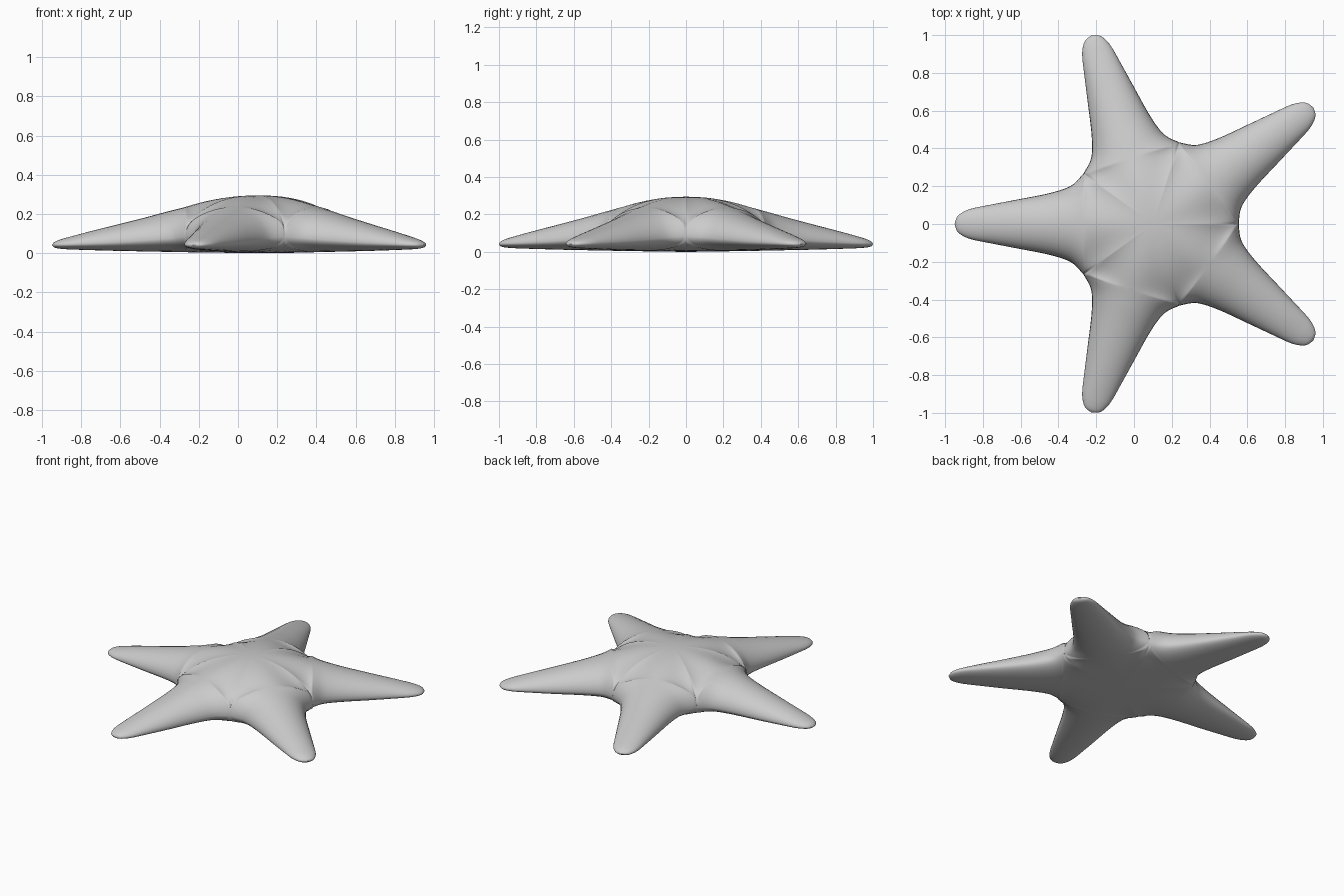
import bpy, bmesh, math

if "Cube" in bpy.data.objects:
    bpy.data.objects.remove(bpy.data.objects["Cube"])

CX, U0, N = 0.1, 0.368, 8           # star centre, arm root distance, samples across half an arm
E0, TAN36 = 0.085, math.tan(math.radians(36))

# Arm sections: distance from centre, half width, top, edge height, bottom
ARM = [(0.368, 0.267, 0.236, E0, 0.005), (0.415, 0.216, 0.224, 0.080, 0.006),
       (0.47, 0.186, 0.210, 0.074, 0.007), (0.57, 0.158, 0.183, 0.066, 0.009),
       (0.72, 0.129, 0.145, 0.056, 0.012), (0.86, 0.102, 0.110, 0.049, 0.016),
       (0.95, 0.084, 0.086, 0.045, 0.019), (1.00, 0.066, 0.072, 0.043, 0.022),
       (1.035, 0.040, 0.058, 0.042, 0.028), (1.05, 0.0, 0.042, 0.042, 0.042)]


def spline(rows, steps):
    """Catmull-Rom through the section table."""
    out = []
    for i in range(len(rows) - 1):
        p = [rows[max(0, min(len(rows) - 1, i + k))] for k in (-1, 0, 1, 2)]
        for s in range(steps):
            t = s / steps
            out.append(tuple(0.5 * (2 * b + (c - a) * t + (2 * a - 5 * b + 4 * c - d) * t * t
                                    + (3 * b - a - 3 * c + d) * t ** 3)
                             for a, b, c, d in zip(*p)))
    out.append(rows[-1])
    return out


# Stations: u, half width, top, seam top, bottom, seam bottom, roundness blend
stations = []
for i in range(12):
    q = math.sin(math.pi / 2 * i / 12)
    u = U0 * q
    seam = E0 + (0.295 - E0) * (1 - q ** 2.3) ** 0.6
    bottom = 0.005 * q
    seam_b = bottom + (E0 - bottom) * (1 - math.sqrt(1 - q ** 6))
    stations.append((u, u * TAN36, 0.295 - 0.435 * u * u, seam, bottom, seam_b, q ** 8))
for u, w, top, edge, bot in spline(ARM, 4):
    stations.append((u, w, top, edge, bot, edge, 1.0))

# One arm as upper and lower skins, repeated five times around the centre
bm = bmesh.new()
for k in range(5):
    a = math.radians(36 + 72 * k)
    ca, sa = math.cos(a), math.sin(a)
    for upper in (True, False):
        grid = []
        for u, w, top, seam, bot, seam_b, m in stations:
            row = []
            for j in range(-N, N + 1):
                ang = math.pi / 2 * j / N
                v = math.sin(ang)
                f = (1 - m) * math.cos(math.pi / 2 * v) ** 2 + m * math.cos(ang)
                z = seam + (top - seam) * f if upper else seam_b + (bot - seam_b) * f
                y = w * v
                row.append(bm.verts.new((CX + u * ca - y * sa, u * sa + y * ca, z)))
            grid.append(row)
        for r0, r1 in zip(grid, grid[1:]):
            for j in range(2 * N):
                bm.faces.new((r0[j], r1[j], r1[j + 1], r0[j + 1]))
bmesh.ops.remove_doubles(bm, verts=bm.verts, dist=0.0005)
bmesh.ops.dissolve_degenerate(bm, edges=bm.edges, dist=0.0001)
bmesh.ops.recalc_face_normals(bm, faces=bm.faces)
for f in bm.faces:
    f.smooth = True

mesh = bpy.data.meshes.new("starfish")
bm.to_mesh(mesh)
bm.free()
star = bpy.data.objects.new("starfish", mesh)
bpy.context.collection.objects.link(star)
